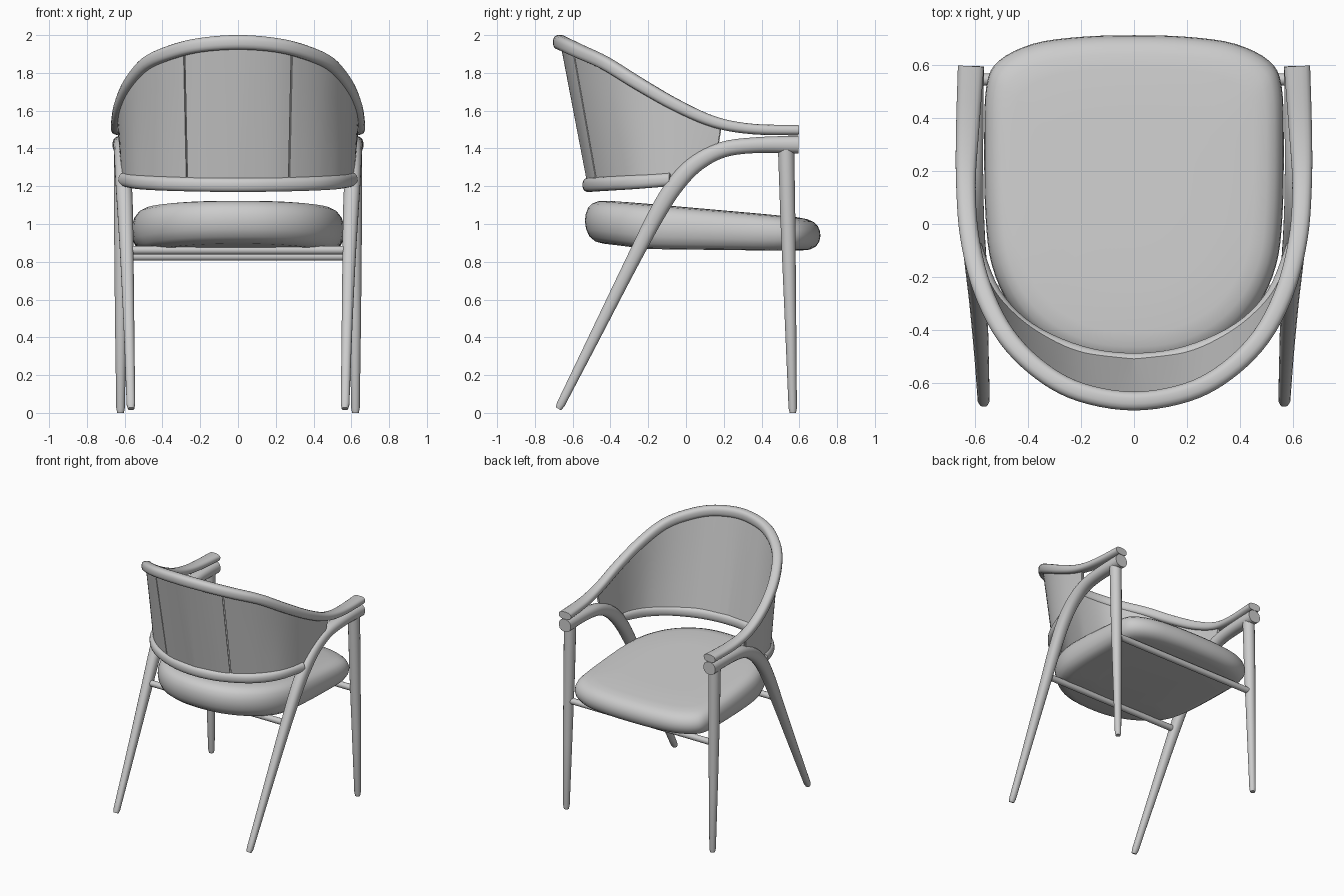
import bpy, bmesh, math
from mathutils import Vector

if "Cube" in bpy.data.objects:
    bpy.data.objects.remove(bpy.data.objects["Cube"])


def spline(pts, steps=5, closed=False):
    """Catmull-Rom through tuples of any length."""
    n = len(pts)
    out = []
    for i in range(n if closed else n - 1):
        if closed:
            q = [pts[(i + k) % n] for k in (-1, 0, 1, 2)]
        else:
            q = [pts[max(i - 1, 0)], pts[i], pts[i + 1], pts[min(i + 2, n - 1)]]
        for s in range(steps):
            t = s / steps
            out.append(tuple(0.5 * (2 * b + (c - a) * t + (2 * a - 5 * b + 4 * c - d) * t * t
                             + (3 * b - a - 3 * c + d) * t ** 3) for a, b, c, d in zip(*q)))
    if not closed:
        out.append(tuple(pts[-1]))
    return out


def flip(pts):
    return [(-p[0],) + tuple(p[1:]) for p in pts]


def mirrored(half):
    """Full left-to-right path from a half path starting at x = 0."""
    return flip(half)[:0:-1] + list(half)


def finish(name, bm, angle=40):
    bmesh.ops.recalc_face_normals(bm, faces=bm.faces)
    me = bpy.data.meshes.new(name)
    bm.to_mesh(me)
    bm.free()
    ob = bpy.data.objects.new(name, me)
    bpy.context.collection.objects.link(ob)
    bpy.ops.object.select_all(action='DESELECT')
    ob.select_set(True)
    bpy.context.view_layer.objects.active = ob
    bpy.ops.object.shade_smooth_by_angle(angle=math.radians(angle))
    return ob


def skin(bm, rings, caps=True):
    n = len(rings[0])
    for a, b in zip(rings, rings[1:]):
        for j in range(n):
            k = (j + 1) % n
            bm.faces.new((a[j], a[k], b[k], b[j]))
    if caps:
        bm.faces.new(rings[0])
        bm.faces.new(rings[-1])


def sweep(name, path, axis, sides=16, boxy=1.0):
    """Sweep a rounded section; path points are x, y, z, width, height (height along axis)."""
    bm = bmesh.new()
    axis = Vector(axis)
    pos = [Vector(p[:3]) for p in path]
    rings = []
    for i, p in enumerate(path):
        t = (pos[min(i + 1, len(pos) - 1)] - pos[max(i - 1, 0)]).normalized()
        up = (axis - axis.dot(t) * t).normalized()
        side = t.cross(up)
        ring = []
        for j in range(sides):
            a = 2 * math.pi * (j + 0.5) / sides
            c, s = math.cos(a), math.sin(a)
            u = math.copysign(abs(c) ** boxy, c) * p[3] / 2
            v = math.copysign(abs(s) ** boxy, s) * p[4] / 2
            ring.append(bm.verts.new(pos[i] + side * u + up * v))
        rings.append(ring)
    skin(bm, rings)
    return finish(name, bm)


X, Z = (1, 0, 0), (0, 0, 1)

# Bent top rail running into both armrests
top_half = [(0, -.668, 1.962, .072, .078), (.2, -.635, 1.947, .072, .076), (.35, -.555, 1.91, .072, .075),
            (.48, -.425, 1.85, .072, .072), (.57, -.25, 1.742, .072, .07), (.62, -.05, 1.628, .072, .066),
            (.634, .15, 1.54, .075, .06), (.628, .35, 1.503, .088, .056), (.615, .595, 1.497, .1, .056)]
sweep("top_rail", spline(mirrored(top_half)), Z, boxy=.75)

# Lower back rail
low_half = [(0, -.517, 1.207, .062, .076), (.2, -.49, 1.209, .062, .076), (.4, -.40, 1.214, .062, .075),
            (.53, -.265, 1.222, .06, .074), (.605, -.08, 1.235, .06, .07)]
sweep("lower_back_rail", spline(mirrored(low_half)), Z, boxy=.85)

# Rear legs bending forward into the arm supports, and tapered front legs
rear = [(.615, .595, 1.42, .096, .1), (.615, .38, 1.418, .085, .095), (.613, .2, 1.395, .085, .09),
        (.61, .06, 1.325, .092, .088), (.605, -.05, 1.215, .095, .087), (.597, -.15, 1.06, .09, .083),
        (.587, -.29, .79, .075, .07), (.576, -.48, .41, .06, .056), (.567, -.663, .045, .045, .046)]
foot = [(.566, -.675, .022, .032, .034)]
front = [(.615, .53, 1.40, .088, .085), (.617, .54, 1.0, .08, .08), (.62, .553, .5, .062, .064),
         (.622, .565, .025, .045, .046), (.622, .566, 0, .034, .036)]
for label, f in (("right", list), ("left", flip)):
    sweep(label + "_rear_leg_and_arm", f(spline(rear, 5) + foot), X, boxy=.85)
    sweep(label + "_front_leg", f(front), X)

# Round stretchers under the seat
for name, x, y, z in (("rear_stretcher", .585, -.255, .862), ("front_stretcher", .61, .545, .828)):
    sweep(name, [(-x, y, z, .046, .046), (x, y, z, .046, .046)], Z)

# Curved back: pairs of upper and lower edge points from the middle to the arm
edge = [(0, -.652, 1.95, 0, -.512, 1.22), (.2, -.622, 1.935, .19, -.488, 1.22),
        (.35, -.54, 1.90, .33, -.43, 1.222), (.48, -.415, 1.84, .45, -.345, 1.225),
        (.57, -.25, 1.74, .545, -.23, 1.235), (.618, -.05, 1.625, .6, -.06, 1.26),
        (.63, .19, 1.525, .615, .17, 1.40)]
back = spline(mirrored([(p[0], p[1], p[2], p[3], p[4], p[5]) for p in edge]), 8)
back = [tuple(p) for p in back]
for i, p in enumerate(back):   # make the left half's lower edge mirror the right
    if p[0] < -1e-6:
        q = back[len(back) - 1 - i]
        back[i] = (-q[0], q[1], q[2], -q[3], q[4], q[5])


def panel(name, cols, near, far, gap=0.0):
    """Thick sheet between the two edges, near/far are offsets toward the outside."""
    bm = bmesh.new()
    rings = []
    for i, c in enumerate(cols):
        a, b = cols[max(i - 1, 0)], cols[min(i + 1, len(cols) - 1)]
        tan = Vector((b[0] - a[0], b[1] - a[1], 0)).normalized()
        out = Vector((tan.y, -tan.x, 0))
        shift = tan * (gap if i == 0 else -gap if i == len(cols) - 1 else 0)
        t, l = Vector(c[:3]) + shift, Vector(c[3:]) + shift
        ts = [k / 4 for k in range(5)]
        ring = [t.lerp(l, s) + out * near for s in ts] + [t.lerp(l, s) + out * far for s in reversed(ts)]
        rings.append([bm.verts.new(v) for v in ring])
    skin(bm, rings)
    return finish(name, bm)


panel("inner_back_sheet", back, -.008, .002)
mid = len(back) // 2
seam = min(range(mid, len(back)), key=lambda i: abs(back[i][0] - .272)) - mid
panel("outer_back_middle", back[mid - seam:mid + seam + 1], .002, .012, .004)
panel("outer_back_right", back[mid + seam:], .002, .012, .004)
panel("outer_back_left", back[:mid - seam + 1], .002, .012, .004)

# Cushioned seat: outline rings sloping down to the front
half = [(0, .712), (.2, .706), (.38, .68), (.51, .615), (.557, .52), (.565, .3), (.56, .03),
        (.535, -.16), (.46, -.32), (.34, -.44), (.18, -.515), (0, -.535)]
outline = spline(half + flip(half)[-2:0:-1], 4, closed=True)
profile = [(.5, 0), (.84, 0), (.91, .025), (.96, .12), (.99, .28), (1, .46), (.995, .62),
           (.975, .78), (.94, .89), (.885, .96), (.8, .99), (.5, 1.0), (.2, 1.0)]
bm = bmesh.new()
rings = []
for s, f in profile:
    ring = []
    for x, y in outline:
        px, py = x * s, .09 + (y - .09) * s
        low = .86 + .012 * max(0, .4 - py) + .11 * max(0, -.2 - py)
        high = 1.128 - .088 * (py + .44)
        ring.append(bm.verts.new((px, py, low + (high - low) * f)))
    rings.append(ring)
skin(bm, rings)
finish("seat", bm, 60)
